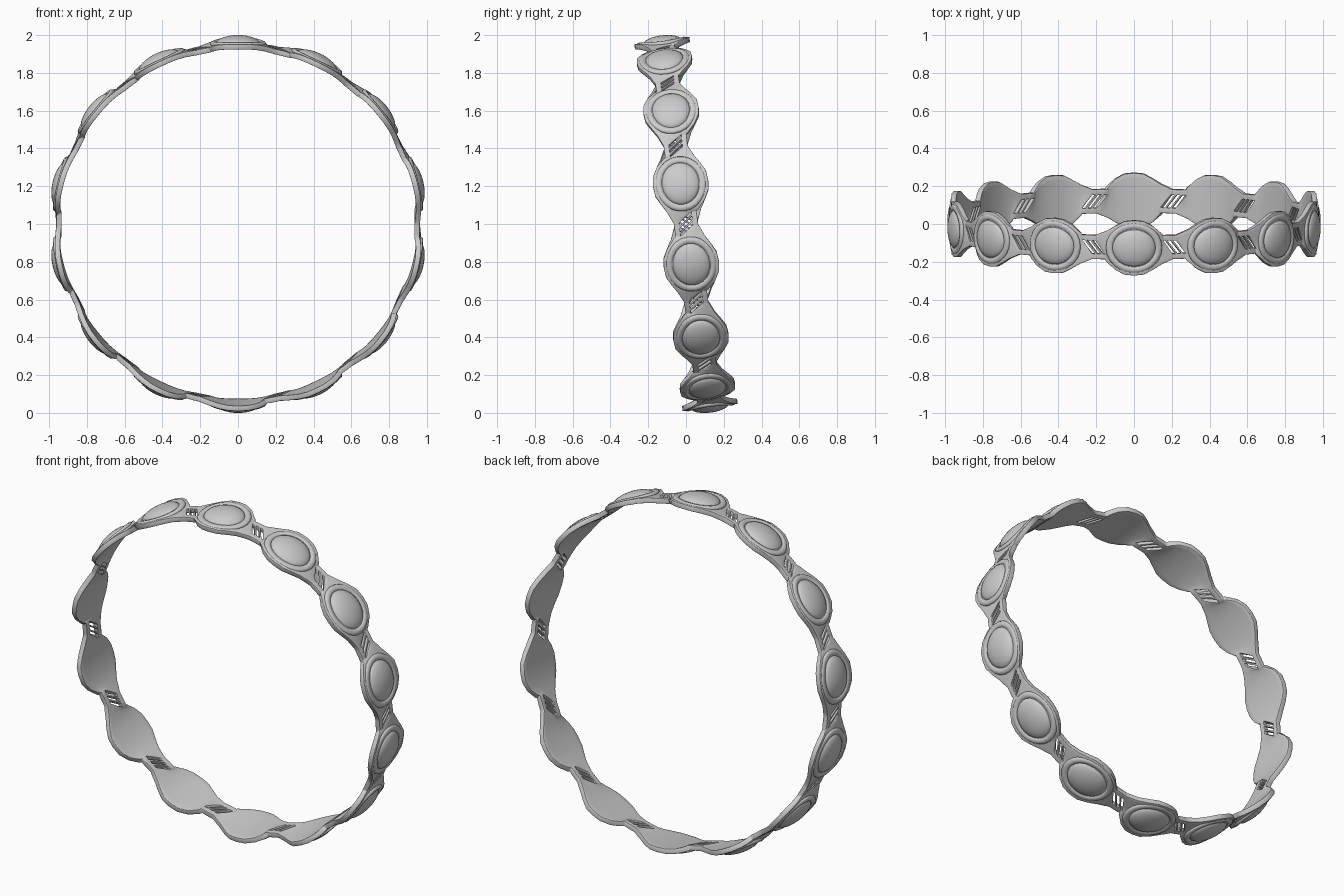
import bpy
import bmesh
from math import sin, cos, pi, radians, sqrt
from mathutils import Matrix

cube = bpy.data.objects.get("Cube")
if cube:
    bpy.data.objects.remove(cube)

COUNT = 14
RADIUS = 0.96
CELL = 2 * pi * RADIUS / COUNT
POSE = Matrix.Translation((0, 0, 1)) @ Matrix.Rotation(radians(7.5), 4, "X")

metal = bpy.data.materials.new("grey metal")
metal.use_nodes = True
metal.diffuse_color = (0.6, 0.6, 0.6, 1)
metal.node_tree.nodes["Principled BSDF"].inputs["Base Color"].default_value = (0.6, 0.6, 0.6, 1)


def place(t, v, r):
    """Wrap a point onto the hoop: t around it, v across it, r outward."""
    a = t / RADIUS
    return (r * sin(a), v, r * cos(a))


def finish(bm, name):
    bmesh.ops.recalc_face_normals(bm, faces=bm.faces)
    bm.transform(POSE)
    mesh = bpy.data.meshes.new(name)
    bm.to_mesh(mesh)
    bm.free()
    mesh.materials.append(metal)
    obj = bpy.data.objects.new(name, mesh)
    bpy.context.collection.objects.link(obj)
    return obj


def smooth(obj, angle):
    bpy.ops.object.select_all(action="DESELECT")
    obj.select_set(True)
    bpy.context.view_layer.objects.active = obj
    bpy.ops.object.shade_smooth_by_angle(angle=radians(angle))


# Scalloped band: columns of (position, half width, radius, lean)
lobe = [(0.0, 0.147, 0.966, 0), (0.05, 0.142, 0.966, 0), (0.1, 0.116, 0.963, 0),
        (0.135, 0.09, 0.958, 0.3), (0.165, 0.073, 0.952, 0.7)]
slots = [(CELL / 2 + d, 0.064, 0.949, 1) for d in (-0.039, -0.021, -0.009, 0.009, 0.021, 0.039)]
mirrored = [(CELL - t, w, r, s) for t, w, r, s in reversed(lobe[1:])]
columns = lobe + slots + mirrored
rows = (-1, -0.8, -0.55, 0, 0.55, 0.8, 1)
slot_columns = {len(lobe) + k for k in (0, 2, 4)}

bm = bmesh.new()
grid = []
for i in range(COUNT):
    for t, w, r, lean in columns:
        line = []
        for f in rows:
            v = f * w
            shift = -0.8 * lean * max(-0.035, min(0.035, v))
            line.append(bm.verts.new(place(i * CELL + t + shift, v, r)))
        grid.append(line)
for c, line in enumerate(grid):
    following = grid[(c + 1) % len(grid)]
    for k in range(len(rows) - 1):
        # leave slanted slots open in each neck
        if c % len(columns) in slot_columns and 2 <= k <= 3:
            continue
        bm.faces.new((line[k], following[k], following[k + 1], line[k + 1]))
band = finish(bm, "scalloped_band")
solid = band.modifiers.new("thickness", "SOLIDIFY")
solid.thickness = 0.028
solid.offset = 0
bevel = band.modifiers.new("soft_edges", "BEVEL")
bevel.width = 0.006
bevel.segments = 2
bevel.limit_method = "ANGLE"
bevel.angle_limit = radians(50)
smooth(band, 60)


def lofted(name, rings, apex=None):
    """Elliptical rings (half length, half width, radius) skinned at every lobe."""
    bm = bmesh.new()
    n = 24
    for i in range(COUNT):
        loops = [[bm.verts.new(place(i * CELL + a * cos(2 * pi * k / n), b * sin(2 * pi * k / n), r))
                  for k in range(n)] for a, b, r in rings]
        pairs = list(zip(loops, loops[1:]))
        if apex is None:
            pairs.append((loops[-1], loops[0]))
        for p, q in pairs:
            for k in range(n):
                m = (k + 1) % n
                bm.faces.new((p[k], p[m], q[m], q[k]))
        if apex is not None:
            tip = bm.verts.new(place(i * CELL, 0, apex))
            for k in range(n):
                bm.faces.new((loops[-1][k], loops[-1][(k + 1) % n], tip))
            bm.faces.new(loops[0])
    obj = finish(bm, name)
    smooth(obj, 70)
    return obj


# Rounded bezels around the stones
bezel = [(0.129 + 0.019 * cos(j * pi / 4), 0.117 + 0.019 * cos(j * pi / 4),
          0.973 + 0.012 * sin(j * pi / 4)) for j in range(8)]
lofted("bezels", bezel)

# Domed oval stones
dome = [(0.115 * f, 0.102 * f, 0.971 + 0.036 * sqrt(1 - f * f)) for f in (1, 0.96, 0.87, 0.7, 0.45, 0.2)]
lofted("stones", dome, 1.007)
